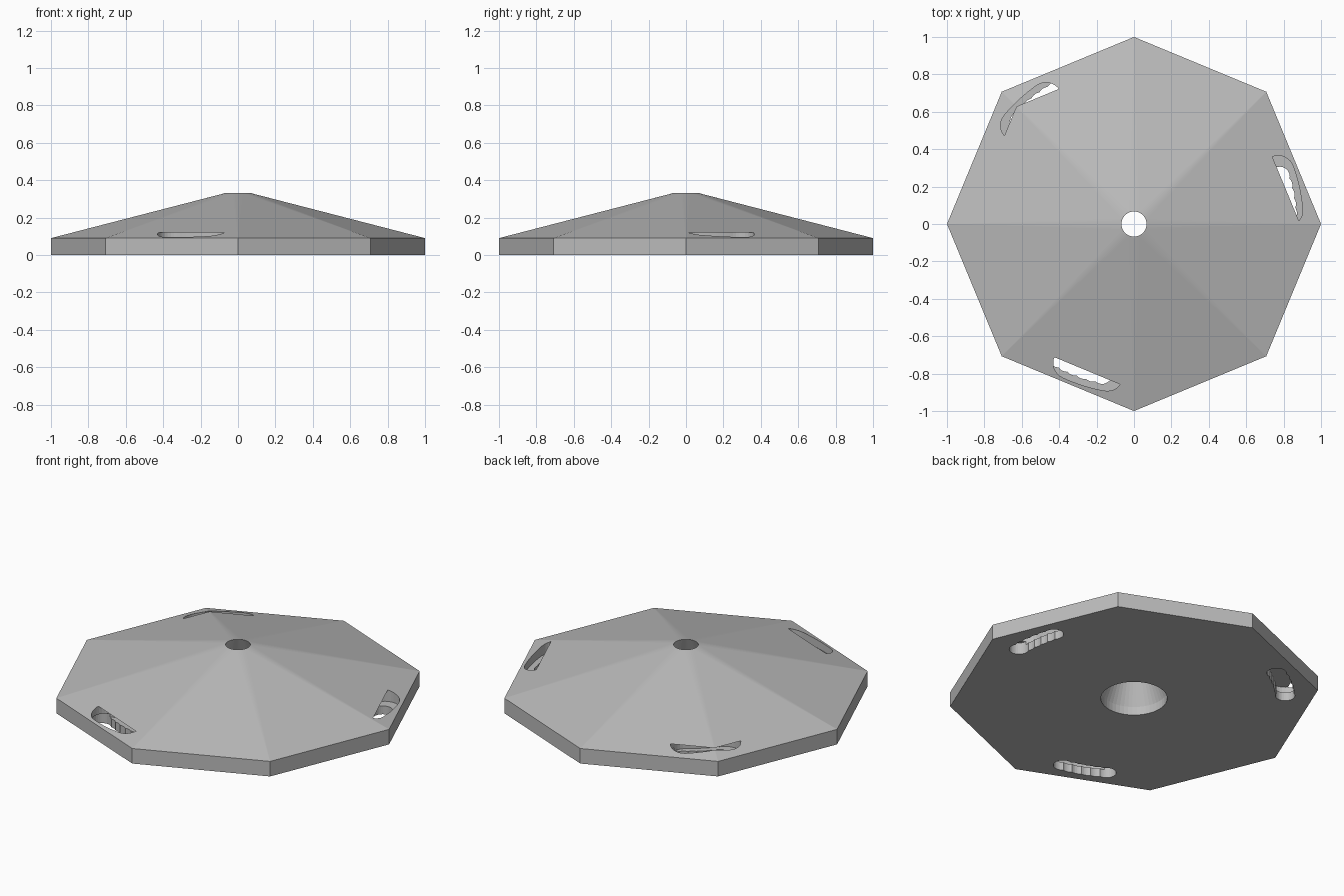
import bpy, bmesh
from math import sin, cos, pi, radians

if "Cube" in bpy.data.objects:
    bpy.data.objects.remove(bpy.data.objects["Cube"], do_unlink=True)

GREY = (0.5, 0.5, 0.5, 1)
mat = bpy.data.materials.new("grey")
mat.use_nodes = True
mat.diffuse_color = GREY
mat.node_tree.nodes["Principled BSDF"].inputs["Base Color"].default_value = GREY

SLOT_R = 0.82  # distance of the mounting slots from the axis


def ring(bm, r, z, n):
    return [bm.verts.new((r * cos(2 * pi * i / n), r * sin(2 * pi * i / n), z)) for i in range(n)]


def make(name, bm):
    bmesh.ops.recalc_face_normals(bm, faces=bm.faces)
    mesh = bpy.data.meshes.new(name)
    bm.to_mesh(mesh)
    bm.free()
    mesh.materials.append(mat)
    ob = bpy.data.objects.new(name, mesh)
    bpy.context.collection.objects.link(ob)
    return ob


def stack(name, loops):
    """Closed solid skinned through loops of equal vertex count."""
    bm = bmesh.new()
    rows = [[bm.verts.new(p) for p in loop] for loop in loops]
    n = len(rows[0])
    for a, b in zip(rows, rows[1:]):
        for i in range(n):
            j = (i + 1) % n
            bm.faces.new((a[i], a[j], b[j], b[i]))
    bm.faces.new(rows[0])
    bm.faces.new(rows[-1])
    return make(name, bm)


def circle(r, z, n=32, cx=0, cy=0):
    return [(cx + r * cos(2 * pi * i / n), cy + r * sin(2 * pi * i / n), z) for i in range(n)]


def arc_slot(start, end, r, z, n=16):
    """Outline of a curved slot with round ends, angles in degrees."""
    a0, a1 = radians(start), radians(end)
    steps = [a0 + (a1 - a0) * i / n for i in range(n + 1)]
    pts = [((SLOT_R + r) * cos(a), (SLOT_R + r) * sin(a)) for a in steps]
    for base, sign in ((a1, 1), (a0, -1)):
        cx, cy = SLOT_R * cos(base), SLOT_R * sin(base)
        first = base if sign > 0 else base + pi
        pts += [(cx + r * cos(first + pi * i / n), cy + r * sin(first + pi * i / n))
                for i in range(1, n)]
        if sign > 0:
            pts += [((SLOT_R - r) * cos(a), (SLOT_R - r) * sin(a)) for a in reversed(steps)]
    return [(x, y, z) for x, y in pts]


def cut(target, cutter):
    cutter.hide_render = True
    mod = target.modifiers.new("cut", 'BOOLEAN')
    mod.operation = 'DIFFERENCE'
    mod.solver = 'EXACT'
    mod.object = cutter
    bpy.context.view_layer.objects.active = target
    bpy.ops.object.modifier_apply(modifier=mod.name)
    bpy.data.objects.remove(cutter, do_unlink=True)


# Octagonal lid rising to a small round top
bm = bmesh.new()
ring(bm, 1, 0, 8)
ring(bm, 1, 0.09, 8)
ring(bm, 0.071, 0.33, 48)
bmesh.ops.convex_hull(bm, input=bm.verts)
bmesh.ops.dissolve_limit(bm, angle_limit=0.001, verts=bm.verts, edges=bm.edges)
lid = make("octagonal_lid", bm)

# Funnel-shaped centre hole
cut(lid, stack("centre_hole", [circle(r, z, 48) for r, z in
                               ((0.18, -0.1), (0.18, 0.05), (0.067, 0.33), (0.067, 0.5))]))

# Three undercut slots: wide pocket inside, scalloped opening underneath
for turn in (0, 120, 240):
    cut(lid, stack("slot_pocket", [arc_slot(turn + 5, turn + 20, 0.085, z)
                                   for z in (0.05, 0.119)]))
    for k in range(6):
        a = radians(turn + 0.5 + 3.5 * k)
        cx, cy = SLOT_R * cos(a), SLOT_R * sin(a)
        cut(lid, stack("slot_drill", [circle(0.053, z, 32, cx, cy) for z in (-0.1, 0.07)]))
